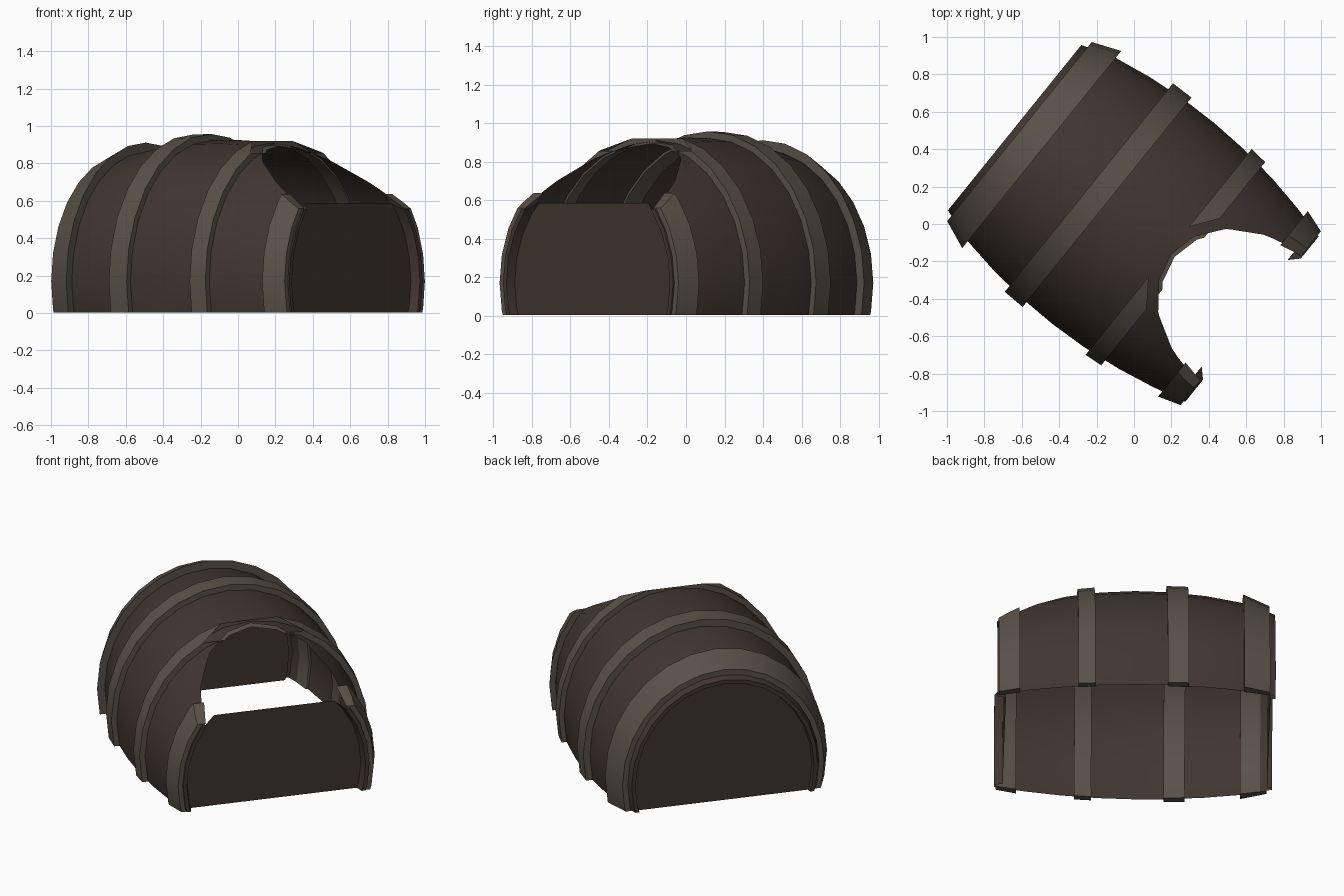
import bpy, bmesh, math
from mathutils import Matrix, Vector

if "Cube" in bpy.data.objects:
    bpy.data.objects.remove(bpy.data.objects["Cube"])

SIDES = 28
CENTRE_Z = 0.17
TALL = 1.095         # the cross-section is a slightly tall oval
TURN = Matrix.Rotation(math.radians(-38.9), 4, 'Z')


def material(name, rgb):
    m = bpy.data.materials.new(name)
    m.diffuse_color = (*rgb, 1)
    m.use_nodes = True
    m.node_tree.nodes["Principled BSDF"].inputs["Base Color"].default_value = m.diffuse_color
    return m


wood = material("dark_wood", (0.052, 0.037, 0.030))
board = material("end_wood", (0.049, 0.036, 0.027))
iron = material("worn_iron", (0.10, 0.083, 0.066))


def stave_radius(u):
    return 0.69 - 0.17 * (u + 0.04) ** 2


def lathe(name, profile, mat, closed=False):
    """Spin (along-axis, radius) points round the barrel axis, then cut it."""
    bm = bmesh.new()
    rings = []
    for u, r in profile:
        if r == 0:
            rings.append([bm.verts.new((u, 0, CENTRE_Z))] * SIDES)
            continue
        angles = [2 * math.pi * i / SIDES for i in range(SIDES)]
        rings.append([bm.verts.new((u, r * math.cos(a), CENTRE_Z + TALL * r * math.sin(a)))
                      for a in angles])
    pairs = list(zip(rings, rings[1:]))
    if closed:
        pairs.append((rings[-1], rings[0]))
    for a, b in pairs:
        for i in range(SIDES):
            j = (i + 1) % SIDES
            bm.faces.new(list(dict.fromkeys((a[i], a[j], b[j], b[i]))))
    bmesh.ops.recalc_face_normals(bm, faces=bm.faces)
    # flat ground cut, then the sloping break at the front end
    cuts = [((0, 0, 0.003), (0, 0, -1)), ((0.237, 0, 0.92), (0.335, 0, 0.523))]
    for co, no in cuts:
        geom = bm.verts[:] + bm.edges[:] + bm.faces[:]
        bmesh.ops.bisect_plane(bm, geom=geom, plane_co=Vector(co),
                               plane_no=Vector(no).normalized(), clear_outer=True)
    # cap the sawn ends of the solid hoops
    if closed:
        bmesh.ops.holes_fill(bm, edges=[e for e in bm.edges if e.is_boundary], sides=8)
    bm.transform(TURN)
    me = bpy.data.meshes.new(name)
    bm.to_mesh(me)
    bm.free()
    me.materials.append(mat)
    ob = bpy.data.objects.new(name, me)
    bpy.context.collection.objects.link(ob)
    bpy.ops.object.select_all(action='DESELECT')
    ob.select_set(True)
    bpy.context.view_layer.objects.active = ob
    bpy.ops.object.shade_smooth_by_angle(angle=math.radians(30))
    return ob


# bulging stave wall with a rolled-in rim at both ends
us = [-0.64, -0.42, -0.2, 0.0, 0.2, 0.42, 0.63, 0.80]
wall = [(u, stave_radius(u)) for u in us]
lathe("staves", [(-0.79, 0.54), (-0.82, 0.545), (-0.82, 0.568)] + wall
      + [(0.81, 0.568), (0.81, 0.545), (0.76, 0.53)], wood)

# end boards set inside the rims
lathe("back_end_board", [(-0.79, 0.54), (-0.79, 0)], board)
lathe("front_end_board", [(0.76, 0.53), (0.76, 0)], board)

# iron hoops: (start, end, outer radius at start, outer radius at end)
hoops = [(-0.787, -0.634, 0.615, 0.677), (-0.310, -0.185, 0.716, 0.719),
         (0.238, 0.338, 0.707, 0.698), (0.68, 0.802, 0.637, 0.597)]
for n, (u0, u1, r0, r1) in enumerate(hoops, 1):
    lathe(f"hoop_{n}", [(u0, r0), (u1, r1), (u1, stave_radius(u1) - 0.012),
                        (u0, stave_radius(u0) - 0.012)], iron, closed=True)
